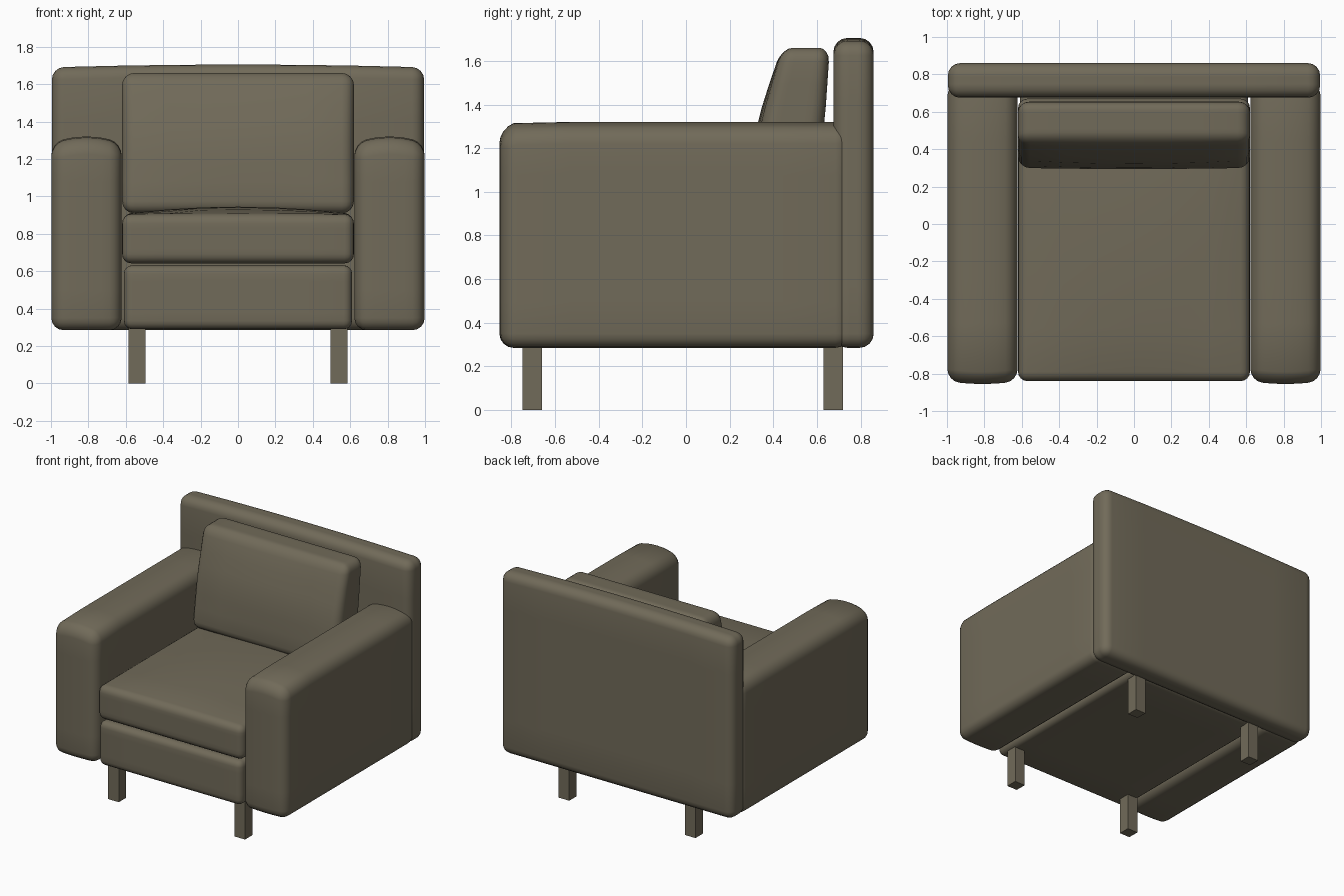
import bpy, bmesh, math
from mathutils import Vector

if "Cube" in bpy.data.objects:
    bpy.data.objects.remove(bpy.data.objects["Cube"])

fabric = bpy.data.materials.new("olive grey fabric")
fabric.diffuse_color = (0.165, 0.145, 0.1, 1)
fabric.use_nodes = True
fabric.node_tree.nodes["Principled BSDF"].inputs["Base Color"].default_value = fabric.diffuse_color


def finish(name, bm, smooth=True):
    bmesh.ops.recalc_face_normals(bm, faces=bm.faces)
    mesh = bpy.data.meshes.new(name)
    bm.to_mesh(mesh)
    bm.free()
    mesh.materials.append(fabric)
    obj = bpy.data.objects.new(name, mesh)
    bpy.context.collection.objects.link(obj)
    bpy.ops.object.select_all(action='DESELECT')
    bpy.context.view_layer.objects.active = obj
    obj.select_set(True)
    if smooth:
        bpy.ops.object.shade_smooth_by_angle(angle=math.radians(35))
    return obj


def padded_box(name, lo, hi, r, shape=None):
    """Rounded box; shape(p, u) adjusts point p, u is its place in -1..1."""
    lo, hi = Vector(lo), Vector(hi)
    mid, half = (lo + hi) / 2, (hi - lo) / 2
    bm = bmesh.new()
    bmesh.ops.create_cube(bm, size=10)
    bmesh.ops.subdivide_edges(bm, edges=bm.edges[:], cuts=9, use_grid_fill=True)
    t = math.tan(math.pi / 8)

    def place(i, h):
        # two rows in each rounded edge, six even steps between
        a, s = abs(i), 1 if i > 0 else -1
        if a == 5:
            return s * h
        if a == 4:
            return s * (h - r + r * t)
        return s * (h - r) * a / 3

    for v in bm.verts:
        p = Vector([place(round(c), h) for c, h in zip(v.co, half)])
        inner = Vector([max(-(h - r), min(h - r, c)) for c, h in zip(p, half)])
        p = inner + (p - inner).normalized() * r
        u = Vector([c / h for c, h in zip(p, half)])
        p += mid
        if shape:
            shape(p, u)
        v.co = p
    return finish(name, bm)


def bulge(a, b):
    return max(0, 1 - a * a) * max(0, 1 - b * b)


# Back panel, slightly crowned along the top
def shape_back(p, u):
    if u.z > 0.9:
        p.z += 0.015 * (1 - u.x ** 2)

padded_box("back_panel", (-0.995, 0.675, 0.285), (0.995, 0.86, 1.69), 0.065, shape_back)


# Arms with domed tops and soft fronts
def shape_arm(p, u):
    if u.z > 0.85:
        p.z += 0.035 * (1 - u.x ** 2)
        if u.y < -0.9:
            p.z -= 0.03 * (-u.y - 0.9) / 0.1
    if u.y < -0.9:
        p.y -= 0.015 * (1 - u.x ** 2)

for side, x0, x1 in (("left", -0.998, -0.622), ("right", 0.622, 0.998)):
    padded_box(side + "_arm", (x0, -0.84, 0.285), (x1, 0.75, 1.285), 0.065, shape_arm)

# Upholstered base
padded_box("seat_base", (-0.61, -0.84, 0.29), (0.61, 0.72, 0.632), 0.045)


# Seat cushion with a raised middle
def shape_seat(p, u):
    if u.z > 0:
        p.z += 0.04 * bulge(u.x, u.y) * u.z

padded_box("seat_cushion", (-0.62, -0.84, 0.642), (0.62, 0.67, 0.905), 0.05, shape_seat)


# Back cushion, leaning and thinner towards the top
def shape_cushion(p, u):
    d = p.z - 1.31
    thick = 1 - (0.7 * d if d > 0 else -0.25 * d)
    p.y = p.y * thick + 0.49 + 0.17 * d
    if u.y < 0:
        p.y += 0.02 * bulge(u.x, u.z) * u.y

padded_box("back_cushion", (-0.62, -0.145, 0.91), (0.62, 0.145, 1.66), 0.065, shape_cushion)

# Four square legs
for sx, side in ((-1, "left"), (1, "right")):
    for y, end in ((-0.705, "front"), (0.675, "rear")):
        bm = bmesh.new()
        bmesh.ops.create_cube(bm, size=1)
        bmesh.ops.scale(bm, vec=(0.09, 0.09, 0.32), verts=bm.verts)
        bmesh.ops.translate(bm, vec=(sx * 0.54, y, 0.16), verts=bm.verts)
        finish(f"{end}_{side}_leg", bm, smooth=False)
